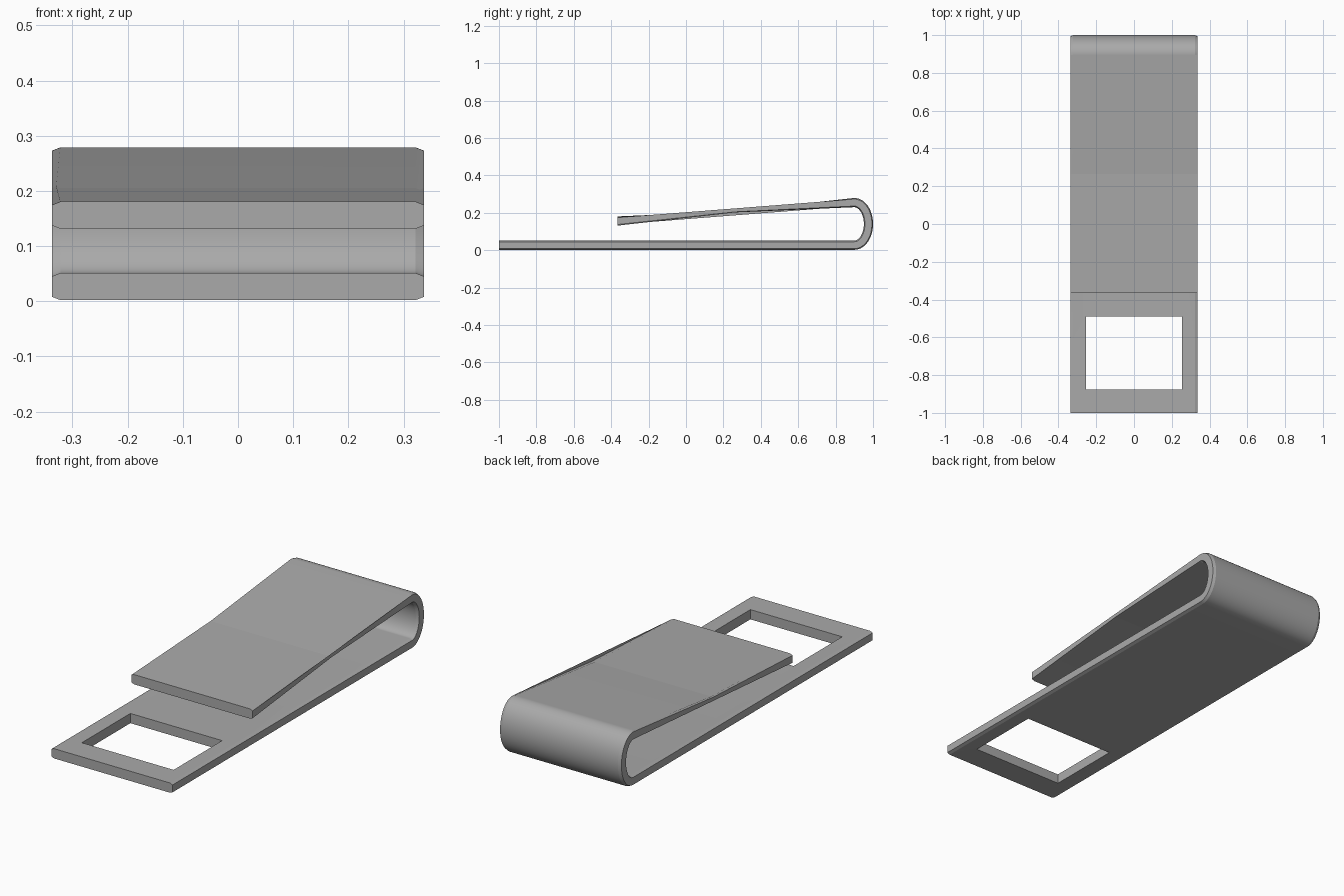
import bpy, bmesh, math
from mathutils import Vector

if "Cube" in bpy.data.objects:
    bpy.data.objects.remove(bpy.data.objects["Cube"])

steel = bpy.data.materials.new("steel_grey")
steel.diffuse_color = (0.40, 0.40, 0.40, 1)
steel.use_nodes = True
steel.node_tree.nodes["Principled BSDF"].inputs["Base Color"].default_value = steel.diffuse_color

# Centre line of the folded strip in (y, z): base, elliptical bend, sloping spring arm
HALF = 0.0245
path = [Vector((-1.0, 0.0265))]
STEPS = 32
for i in range(STEPS + 1):
    t = math.radians(-90 + 183 * i / STEPS)
    path.append(Vector((0.9 + 0.0755 * math.cos(t), 0.1405 + 0.114 * math.sin(t))))
path.append(Vector((-0.365, 0.156)))

# Strip cross-section (x, thickness offset) with slightly eased long edges
W, E, D = 0.337, 0.015, 0.006
section = [(-W + E, -HALF), (W - E, -HALF), (W, -HALF + D), (W, HALF - D),
           (W - E, HALF), (-W + E, HALF), (-W, HALF - D), (-W, -HALF + D)]


def make_object(name, bm):
    bmesh.ops.recalc_face_normals(bm, faces=bm.faces)
    mesh = bpy.data.meshes.new(name)
    bm.to_mesh(mesh)
    bm.free()
    obj = bpy.data.objects.new(name, mesh)
    bpy.context.collection.objects.link(obj)
    mesh.materials.append(steel)
    return obj


# Sweep the section along the centre line
bm = bmesh.new()
rings = []
last = len(path) - 1
for i, p in enumerate(path):
    if i == last:
        normal = Vector((0, -1))  # vertical cut at the free end of the arm
    else:
        a, b = path[max(i - 1, 0)], path[min(i + 1, last)]
        if i == 1:
            b = p
        elif i == last - 1:
            a = p
        d = (b - a).normalized()
        normal = Vector((d.y, -d.x))
    rings.append([bm.verts.new((x, p.x + normal.x * o, p.y + normal.y * o))
                  for x, o in section])
n = len(section)
for r, s in zip(rings, rings[1:]):
    for k in range(n):
        bm.faces.new((r[k], r[(k + 1) % n], s[(k + 1) % n], s[k]))
bm.faces.new(rings[0])
bm.faces.new(rings[-1])
clip = make_object("folded_clip", bm)

# Rectangular slot cut through the front of the base
bm = bmesh.new()
bmesh.ops.create_cube(bm, size=1)
bmesh.ops.scale(bm, vec=(0.51, 0.385, 0.12), verts=bm.verts)
bmesh.ops.translate(bm, vec=(0, -0.6825, 0.026), verts=bm.verts)
cutter = make_object("slot_cutter", bm)
cutter.hide_render = True
cutter.hide_viewport = True

slot = clip.modifiers.new("slot", 'BOOLEAN')
slot.operation = 'DIFFERENCE'
slot.solver = 'EXACT'
slot.object = cutter

# Apply the cut, remove the cutter, smooth the bend
bpy.context.view_layer.objects.active = clip
clip.select_set(True)
bpy.ops.object.modifier_apply(modifier="slot")
bpy.data.objects.remove(cutter)
bpy.ops.object.shade_smooth_by_angle(angle=math.radians(20))
